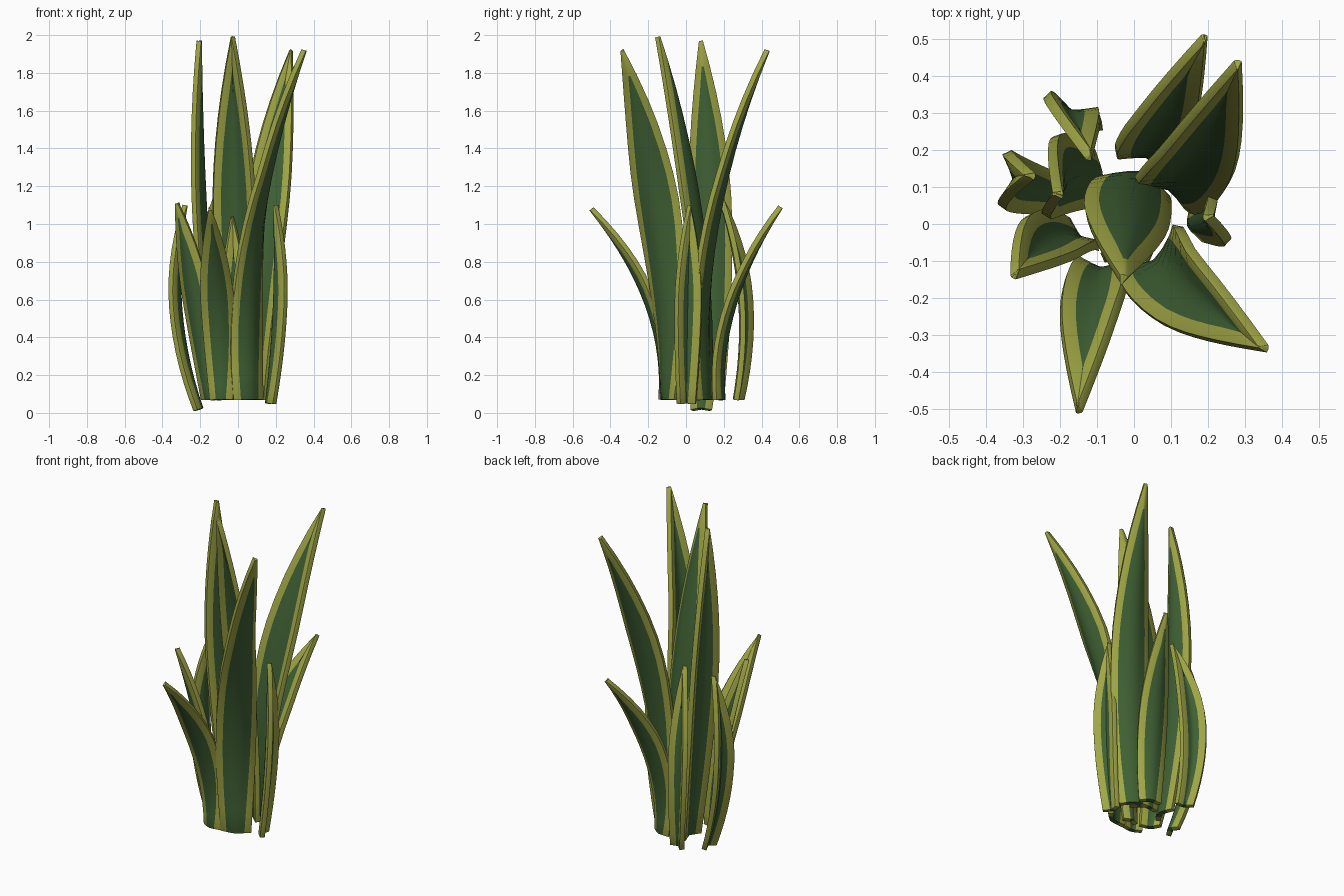
import bpy, bmesh, math
from mathutils import Vector

if "Cube" in bpy.data.objects:
    bpy.data.objects.remove(bpy.data.objects["Cube"])


def material(name, rgb):
    m = bpy.data.materials.new(name)
    m.diffuse_color = (*rgb, 1)
    m.use_nodes = True
    m.node_tree.nodes["Principled BSDF"].inputs["Base Color"].default_value = m.diffuse_color
    return m


GREEN = material("leaf green", (0.05, 0.118, 0.034))
YELLOW = material("margin yellow", (0.35, 0.38, 0.06))
ROWS, MARGIN, THICK = 14, 0.036, 0.028


def half_width(t, width):
    # widest just above the middle, narrow foot, pointed tip
    if t < 0.52:
        k = 0.68 + 0.32 * math.sin(t / 0.52 * math.pi / 2)
    else:
        s = (t - 0.52) / 0.48
        k = 1 - 0.95 * s ** 1.8
    return width / 2 * k


def leaf(name, base, mid, tip, facing, width, depth=0.5, tip_facing=None):
    """Channelled blade through three points; its hollow side looks towards 'facing',
    turning to 'tip_facing' on the way up."""
    a, b, c = Vector(base), Vector(mid), Vector(tip)
    tm = (b.z - a.z) / (c.z - a.z)

    def path(t):
        return (a * ((t - tm) * (t - 1) / tm)
                + b * (t * (t - 1) / (tm * (tm - 1)))
                + c * (t * (t - tm) / (1 - tm)))

    face0 = Vector((*facing, 0)).normalized()
    face1 = Vector((*(tip_facing or facing), 0)).normalized()
    bm = bmesh.new()
    rows = []
    for i in range(ROWS + 1):
        t = i / ROWS
        p = path(t)
        face_dir = face0.lerp(face1, min(1, t * 1.5)).normalized()
        across = Vector((0, 0, 1)).cross(face_dir)
        tangent = (path(t + 0.01) - path(t - 0.01)).normalized()
        n = across.cross(tangent).normalized()
        if n.dot(face_dir) < 0:
            n.negate()
        hw = half_width(t, width)
        inner = max(1 - MARGIN / hw, 0.04)
        us = [-1, -inner, -inner / 2, 0, inner / 2, inner, 1]
        rows.append([bm.verts.new(p + across * u * hw + n * depth * hw * (abs(u) ** 1.25 - 0.15))
                     for u in us])
    for r0, r1 in zip(rows, rows[1:]):
        for j in range(6):
            f = bm.faces.new((r0[j], r0[j + 1], r1[j + 1], r1[j]))
            f.material_index = 1 if j in (0, 5) else 0
    # the very tip is all margin
    bm.faces.ensure_lookup_table()
    for f in bm.faces[-6:]:
        f.material_index = 1
    bmesh.ops.recalc_face_normals(bm, faces=bm.faces)
    me = bpy.data.meshes.new(name)
    bm.to_mesh(me)
    bm.free()
    me.materials.append(GREEN)
    me.materials.append(YELLOW)
    ob = bpy.data.objects.new(name, me)
    bpy.context.collection.objects.link(ob)
    sol = ob.modifiers.new("thickness", 'SOLIDIFY')
    sol.thickness = THICK
    sol.offset = 0
    # rounded rim
    bev = ob.modifiers.new("rounded rim", 'BEVEL')
    bev.width = 0.008
    bev.segments = 2
    bev.limit_method = 'ANGLE'
    bev.angle_limit = math.radians(60)
    bpy.ops.object.select_all(action='DESELECT')
    ob.select_set(True)
    bpy.context.view_layer.objects.active = ob
    bpy.ops.object.modifier_apply(modifier=sol.name)
    bpy.ops.object.modifier_apply(modifier=bev.name)
    bpy.ops.object.shade_smooth_by_angle(angle=math.radians(45))


# tall leaves
leaf("tall_leaf_centre", (0.02, 0.12, 0.07), (-0.01, 0.06, 1.1), (-0.03, -0.15, 1.99), (-0.3, -0.95), 0.23, 0.45)
leaf("tall_leaf_front", (0.06, -0.11, 0.07), (0.115, -0.145, 1.0), (0.35, -0.335, 1.92), (-0.4, 0.9), 0.24, 0.35, (-1, 0.15))
leaf("tall_leaf_back", (0.09, 0.11, 0.07), (0.15, 0.165, 1.05), (0.28, 0.43, 1.92), (-0.5, -0.85), 0.23, 0.35, (-0.05, -1))
leaf("tall_leaf_left", (-0.10, 0.12, 0.07), (-0.185, 0.125, 1.1), (-0.205, 0.08, 1.97), (-1, 0.1), 0.22, 0.4)

# short leaves that lean outwards
leaf("short_leaf_back", (0.04, 0.19, 0.07), (0.07, 0.275, 0.65), (0.19, 0.50, 1.09), (-0.35, -0.95), 0.18, 0.35, (0, -1))
leaf("short_leaf_front", (-0.09, -0.13, 0.07), (-0.112, -0.235, 0.66), (-0.15, -0.50, 1.08), (0.15, 1), 0.17, 0.35, (-0.25, 1))
leaf("short_leaf_front_left", (-0.15, -0.04, 0.07), (-0.255, -0.065, 0.74), (-0.32, -0.135, 1.11), (0.6, 0.8), 0.17, 0.4)

# short leaves that bow outwards and curl back in
leaf("bowed_leaf_right", (0.16, 0.0, 0.05), (0.207, 0.01, 0.72), (0.2, 0.02, 1.1), (0.95, 0.3), 0.14, 0.5)
leaf("bowed_leaf_left", (-0.2, 0.08, 0.02), (-0.32, 0.12, 0.7), (-0.28, 0.13, 1.1), (-1, 0.1), 0.15, 0.5)
leaf("bowed_leaf_back", (-0.14, 0.265, 0.07), (-0.17, 0.285, 0.7), (-0.12, 0.185, 1.14), (0.33, 0.94), 0.15, 0.45)
leaf("small_inner_leaf", (-0.02, -0.05, 0.07), (-0.02, -0.07, 0.6), (-0.03, -0.05, 1.04), (0, -1), 0.13, 0.4)
